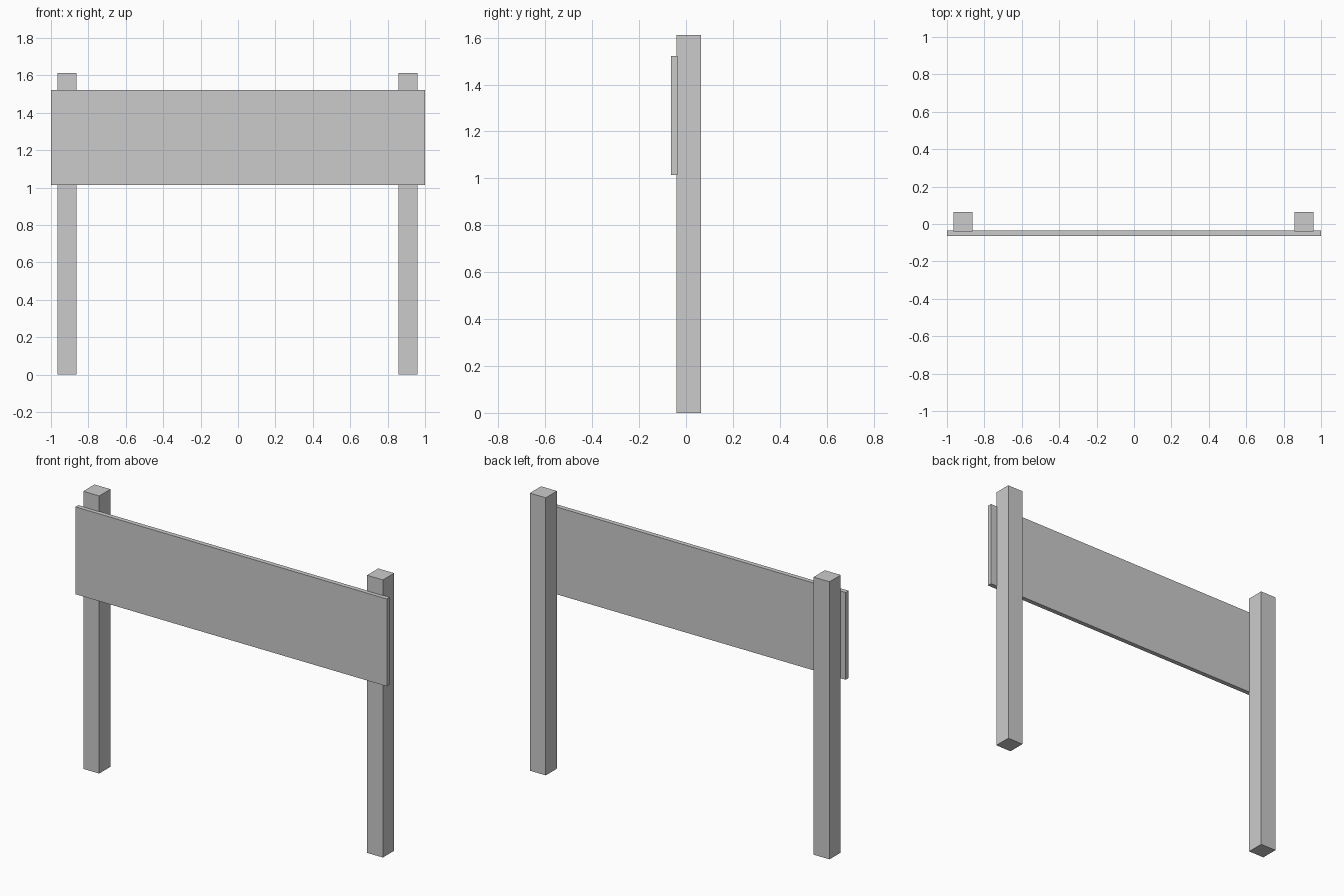
import bpy

if "Cube" in bpy.data.objects:
    bpy.data.objects.remove(bpy.data.objects["Cube"])


def box(name, lo, hi):
    """Axis-aligned box between two corners."""
    bpy.ops.mesh.primitive_cube_add(size=1, location=[(a + b) / 2 for a, b in zip(lo, hi)])
    ob = bpy.context.object
    ob.name = name
    ob.scale = [b - a for a, b in zip(lo, hi)]
    bpy.ops.object.transform_apply(location=False, rotation=False, scale=True)
    return ob


# Two square posts standing on the ground
POST = 0.102
for name, x in (("left_post", -0.915), ("right_post", 0.908)):
    box(name, (x - POST / 2, -0.040, 0), (x + POST / 2, 0.063, 1.612))

# Wide sign board fixed to the front of the posts
box("sign_board", (-1, -0.063, 1.014), (1, -0.036, 1.521))
